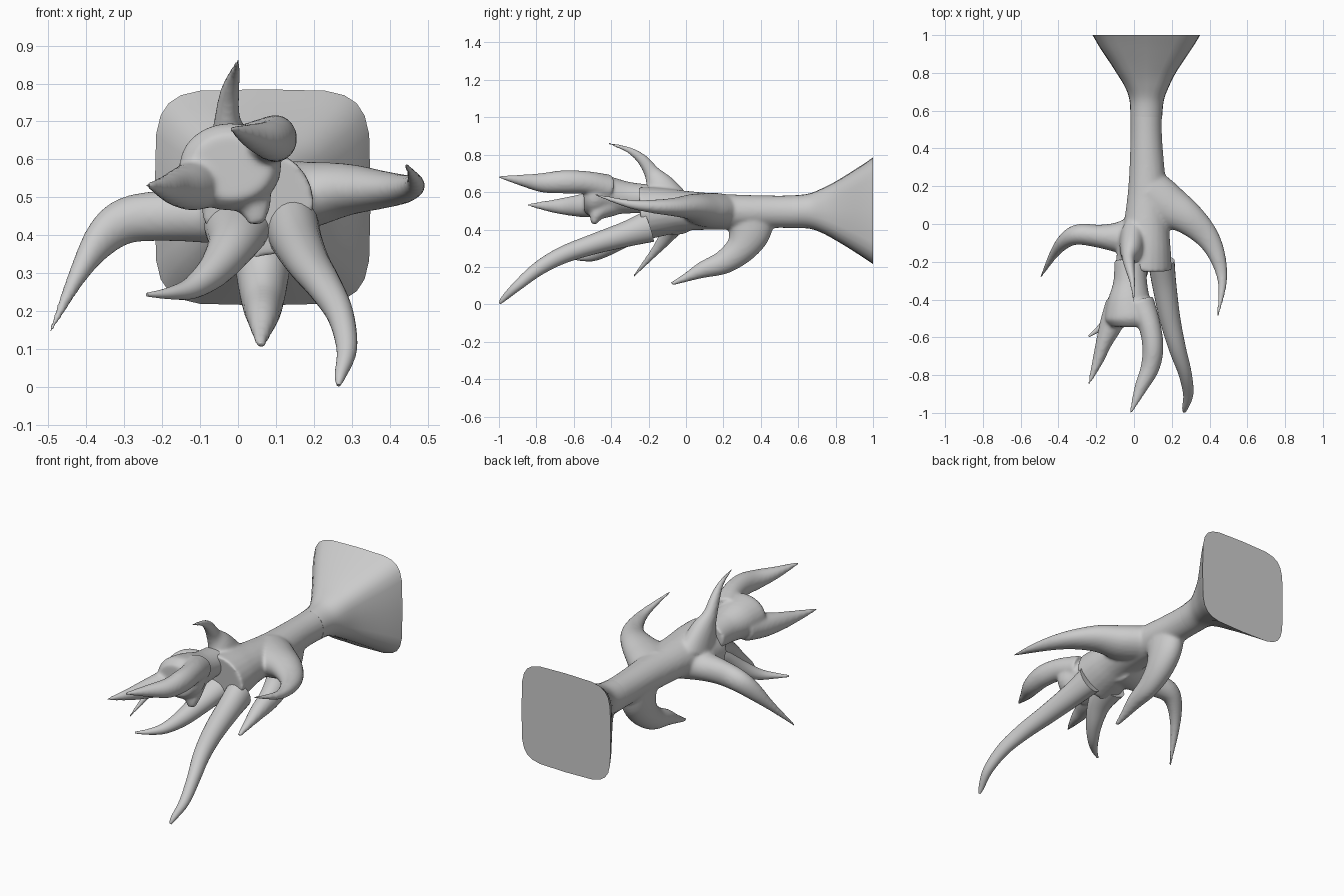
import bpy, bmesh, math
from mathutils import Vector

def spline(pts, steps):
    """Catmull-Rom through rows of (x, y, z, width, height, squareness)."""
    rows = [tuple(p) + ((2.0,) if len(p) == 5 else ()) for p in pts]
    out = []
    for i in range(len(rows) - 1):
        a, b, c, d = rows[max(i - 1, 0)], rows[i], rows[i + 1], rows[min(i + 2, len(rows) - 1)]
        for s in range(steps):
            t = s / steps
            out.append([0.5 * (2 * q + (r - p) * t + (2 * p - 5 * q + 4 * r - w) * t * t
                               + (3 * q - p - 3 * r + w) * t ** 3)
                        for p, q, r, w in zip(a, b, c, d)])
    out.append(list(rows[-1]))
    return out

def tube(bm, pts, hint=(0, 0, 1), steps=5, sides=24):
    """Closed loft with elliptical or squared cross-sections along a path."""
    rows, rings = spline(pts, steps), []
    centres = [Vector(r[:3]) for r in rows]
    for i, r in enumerate(rows):
        t = (centres[min(i + 1, len(rows) - 1)] - centres[max(i - 1, 0)]).normalized()
        u = t.cross(Vector(hint)).normalized()
        v = u.cross(t)
        ring = []
        for k in range(sides):
            a = 2 * math.pi * k / sides
            c, s = math.cos(a), math.sin(a)
            e = 2 / r[5]
            c = math.copysign(abs(c) ** e, c)
            s = math.copysign(abs(s) ** e, s)
            ring.append(bm.verts.new(centres[i] + u * c * max(r[3], .004) + v * s * max(r[4], .004)))
        rings.append(ring)
    for a, b in zip(rings, rings[1:]):
        for k in range(sides):
            bm.faces.new((a[k], a[(k + 1) % sides], b[(k + 1) % sides], b[k]))
    bm.faces.new(rings[0][::-1])
    bm.faces.new(rings[-1])

def part(name, tubes, blend=0):
    bm = bmesh.new()
    for pts, hint in tubes:
        tube(bm, pts, hint)
    bmesh.ops.recalc_face_normals(bm, faces=bm.faces)
    me = bpy.data.meshes.new(name)
    bm.to_mesh(me)
    bm.free()
    ob = bpy.data.objects.new(name, me)
    bpy.context.collection.objects.link(ob)
    bpy.ops.object.select_all(action='DESELECT')
    ob.select_set(True)
    bpy.context.view_layer.objects.active = ob
    if blend:  # fuse overlapping tubes into one skin with soft joins
        m = ob.modifiers.new("fuse", 'REMESH')
        m.mode, m.voxel_size, m.use_smooth_shade = 'VOXEL', 0.009, True
        s = ob.modifiers.new("soften", 'SMOOTH')
        s.factor, s.iterations = 0.5, blend
        for p in me.polygons:
            p.use_smooth = True
    else:
        bpy.ops.object.shade_smooth_by_angle(angle=math.radians(40))
    return ob

Z, X = (0, 0, 1), (1, 0, 0)

# flared square foot at the back
part("flared_base", [([
    (.065, .57, .495, .084, .087, 2), (.067, .66, .498, .092, .094, 2.1),
    (.068, .74, .5, .123, .125, 2.8), (.066, .83, .5, .176, .175, 3.8),
    (.065, .93, .5, .243, .238, 4.6), (.065, 1, .5, .285, .285, 5)], Z)])

# trunk with its side horns, top thorn and lower spur
trunk = [(.065, .6, .495, .084, .088), (.065, .45, .495, .084, .087),
         (.07, .2, .495, .1, .095), (.065, 0, .5, .12, .107),
         (.055, -.12, .495, .14, .128), (.05, -.24, .485, .15, .145)]
left_horn = [(.05, -.05, .47, .12, .1), (-.07, -.07, .455, .085, .077),
             (-.18, -.065, .452, .062, .068), (-.29, -.055, .44, .055, .062),
             (-.36, -.085, .39, .042, .05), (-.425, -.16, .29, .025, .026),
             (-.495, -.285, .145, .006, .006)]
right_horn = [(.07, .17, .5, .13, .095), (.17, .1, .505, .12, .09),
              (.28, .035, .52, .09, .07), (.38, -.06, .52, .066, .05),
              (.44, -.17, .523, .045, .037), (.468, -.31, .538, .025, .022),
              (.443, -.49, .588, .006, .006)]
top_thorn = [(0, -.1, .52, .14, .08), (-.015, -.14, .63, .085, .06),
             (-.028, -.18, .7, .045, .036), (-.022, -.235, .775, .03, .026),
             (-.008, -.31, .827, .017, .016), (.001, -.42, .862, .006, .006)]
lower_spur = [(.065, .34, .47, .14, .08), (.065, .335, .38, .115, .078),
              (.065, .29, .295, .083, .07), (.065, .2, .225, .064, .056),
              (.065, .09, .185, .045, .043), (.062, .0, .143, .024, .026),
              (.06, -.08, .108, .01, .012)]
part("trunk_with_horns", [(trunk, Z), (left_horn, Z), (right_horn, Z),
                          (top_thorn, X), (lower_spur, X)], 9)

# two-fingered claw on the upper front
palm = [(-.02, -.19, .565, .085, .075), (-.02, -.31, .57, .09, .085),
        (-.025, -.42, .58, .118, .105), (-.02, -.5, .58, .135, .115),
        (-.02, -.545, .58, .105, .085)]
left_finger = [(-.08, -.42, .545, .07, .07), (-.12, -.53, .53, .062, .065),
               (-.16, -.63, .525, .043, .05), (-.19, -.72, .525, .03, .033),
               (-.24, -.85, .532, .006, .006)]
right_finger = [(.03, -.42, .62, .08, .075), (.08, -.53, .65, .06, .062),
                (.1, -.65, .655, .056, .062), (.085, -.76, .65, .05, .053),
                (.035, -.87, .662, .034, .032), (-.018, -1, .682, .007, .007)]
knuckle = [(.01, -.43, .54, .09, .07), (.04, -.475, .485, .045, .05), (.05, -.495, .43, .014, .02)]
part("claw", [(palm, Z), (left_finger, Z), (right_finger, Z), (knuckle, X)], 7)

# long drooping tentacle
part("long_tentacle", [([
    (.145, -.2, .415, .07, .085), (.16, -.32, .375, .064, .068), (.19, -.5, .32, .055, .054),
    (.23, -.66, .263, .045, .046), (.27, -.79, .19, .035, .038),
    (.287, -.9, .1, .027, .027), (.27, -.975, .03, .015, .015), (.265, -.995, .004, .005, .005)], Z)])

# short hooked tentacle
part("hooked_tentacle", [([
    (.0, -.2, .42, .09, .07), (-.015, -.31, .375, .066, .06), (-.06, -.41, .31, .045, .046),
    (-.12, -.49, .262, .03, .03), (-.18, -.55, .247, .017, .016),
    (-.24, -.595, .243, .005, .005)], Z)])
